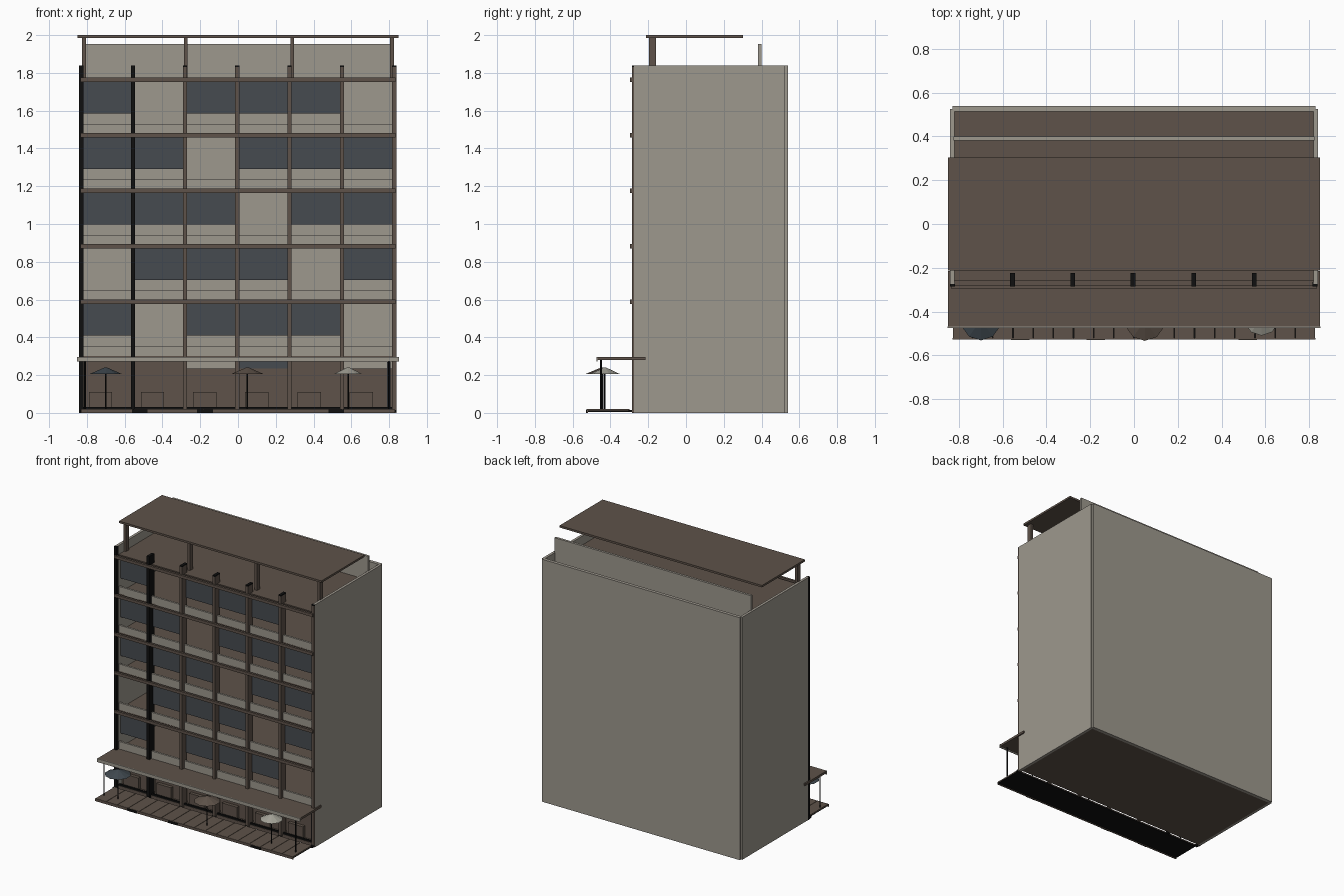
import bpy, math

def mat(name, c):
    m = bpy.data.materials.new(name)
    m.diffuse_color = (*c, 1)
    return m

BEIGE = mat("warm_concrete", (0.34, 0.315, 0.27))
BROWN = mat("brown_timber", (0.112, 0.085, 0.067))
GLASS = mat("slate_glass", (0.062, 0.070, 0.080))
BLACK = mat("black_metal", (0.005, 0.005, 0.005))
SLATE = mat("slate_fabric", (0.05, 0.065, 0.078))
CREAM = mat("pale_fabric", (0.37, 0.36, 0.31))

def box(name, x0, x1, y0, y1, z0, z1, m):
    v = [(x, y, z) for x in (x0, x1) for y in (y0, y1) for z in (z0, z1)]
    f = [(0, 1, 3, 2), (4, 6, 7, 5), (0, 4, 5, 1), (2, 3, 7, 6), (0, 2, 6, 4), (1, 5, 7, 3)]
    me = bpy.data.meshes.new(name)
    me.from_pydata(v, [], f)
    me.materials.append(m)
    o = bpy.data.objects.new(name, me)
    bpy.context.collection.objects.link(o)
    return o

def cone(name, x, y, z0, z1, r0, r1, n, m):
    bpy.ops.mesh.primitive_cone_add(vertices=n, radius1=r0, radius2=r1, depth=z1 - z0,
                                    location=(x, y, (z0 + z1) / 2))
    o = bpy.context.object
    o.name = name
    o.data.materials.append(m)

STEP = 0.294
MULLIONS = [-0.83, -0.555, -0.28, -0.004, 0.273, 0.55, 0.827]
LEVELS = [STEP * k for k in range(1, 7)]

# Shell: side walls and back wall
for s in (-1, 1):
    a, b = sorted((s * 0.82, s * 0.84))
    box("side_wall", a, b, -0.275, 0.525, 0, 1.84, BEIGE)
box("back_wall", -0.83, 0.83, 0.515, 0.54, 0, 1.84, BEIGE)

# Floors and roof deck
box("ground_floor", -0.82, 0.82, -0.265, 0.515, 0, 0.02, BROWN)
for z in LEVELS:
    box("floor_slab", -0.82, 0.82, -0.26, 0.515, z - 0.012, z + 0.008, BROWN)

# Facade mullions with dark caps; the two on the left are black
for i, x in enumerate(MULLIONS):
    y1 = -0.265 if i in (0, 6) else -0.225
    box("mullion", x - 0.011, x + 0.011, -0.286, y1, 0, 1.832, BLACK if i < 2 else BROWN)
    box("mullion_cap", x - 0.011, x + 0.011, -0.286, y1, 1.832, 1.84, BLACK)

# Horizontal rails
for z in LEVELS[1:]:
    box("facade_rail", -0.835, 0.835, -0.297, -0.28, z - 0.011, z + 0.011, BROWN)

# Balcony parapets and window panes, some bays open
OPEN = [(1, 5), (0, 4), (3,), (2,), (1, 5)]
for k, z in enumerate(LEVELS[:5]):
    for i in range(6):
        x0, x1 = MULLIONS[i] + 0.011, MULLIONS[i + 1] - 0.011
        box("balcony_parapet", x0, x1, -0.26, -0.245, z - 0.01, z + 0.06, BEIGE)
        if i not in OPEN[k]:
            box("window_pane", x0, x1, -0.24, -0.232, z + 0.115, z + 0.282, GLASS)

# Shopfronts on the ground floor
for i in range(6):
    x0, x1 = MULLIONS[i] + 0.011, MULLIONS[i + 1] - 0.011
    top = 0.235 if i in (2, 3, 5) else 0.28
    box("shopfront_panel", x0, x1, -0.22, -0.205, 0.02, top, BROWN)
    if i == 3:
        box("transom_pane", x0, x1, -0.22, -0.212, 0.235, 0.28, GLASS)
    box("shop_counter", x0 + 0.03, x1 - 0.1, -0.245, -0.22, 0.02, 0.11, BROWN)
    box("shop_sill", x0, x1, -0.262, -0.25, 0.02, 0.032, BLACK)
box("shop_end_pane", 0.79, 0.808, -0.25, -0.242, 0.03, 0.27, GLASS)

# Entrance canopy with pale fascia and posts
box("entrance_canopy", -0.85, 0.85, -0.468, -0.215, 0.28, 0.297, BROWN)
box("canopy_fascia", -0.852, 0.852, -0.475, -0.468, 0.271, 0.297, BEIGE)
for x in (-0.81, 0.80):
    cone("canopy_post", x, -0.45, 0.015, 0.285, 0.005, 0.005, 8, BLACK)

# Terrace deck planks on a dark frame
N = 18
W = 1.66 / N
for i in range(N):
    x = -0.83 + i * W
    box("deck_plank", x + 0.0015, x + W - 0.0015, -0.525, -0.3, 0.012, 0.02, BROWN)
box("deck_frame", -0.828, 0.828, -0.52, -0.302, 0.006, 0.012, BLACK)
box("deck_front", -0.83, 0.83, -0.527, -0.52, 0.0, 0.019, BROWN)
for x in (-0.52, -0.175, 0.52):
    box("deck_vent", x - 0.042, x + 0.042, -0.53, -0.526, 0, 0.018, BLACK)
for x in MULLIONS:
    box("deck_bracket", x - 0.011, x + 0.011, -0.305, -0.28, 0.004, 0.016, BLACK)

# Parasols
for x, y, r, m in ((-0.70, -0.44, 0.092, SLATE), (0.05, -0.442, 0.092, BROWN), (0.583, -0.43, 0.08, CREAM)):
    cone("parasol_pole", x, y, 0.018, 0.215, 0.004, 0.004, 8, BLACK)
    cone("parasol_shade", x, y, 0.205, 0.24, r, 0.008, 10, m)

# Rooftop pergola and rear screen
box("pergola_roof", -0.85, 0.85, -0.213, 0.303, 1.985, 2.0, BROWN)
for x in (-0.815, -0.277, 0.287, 0.815):
    box("pergola_post", x - 0.01, x + 0.01, -0.195, -0.16, 1.77, 1.985, BROWN)
box("rear_screen", -0.825, 0.825, 0.382, 0.4, 1.77, 1.952, BEIGE)
